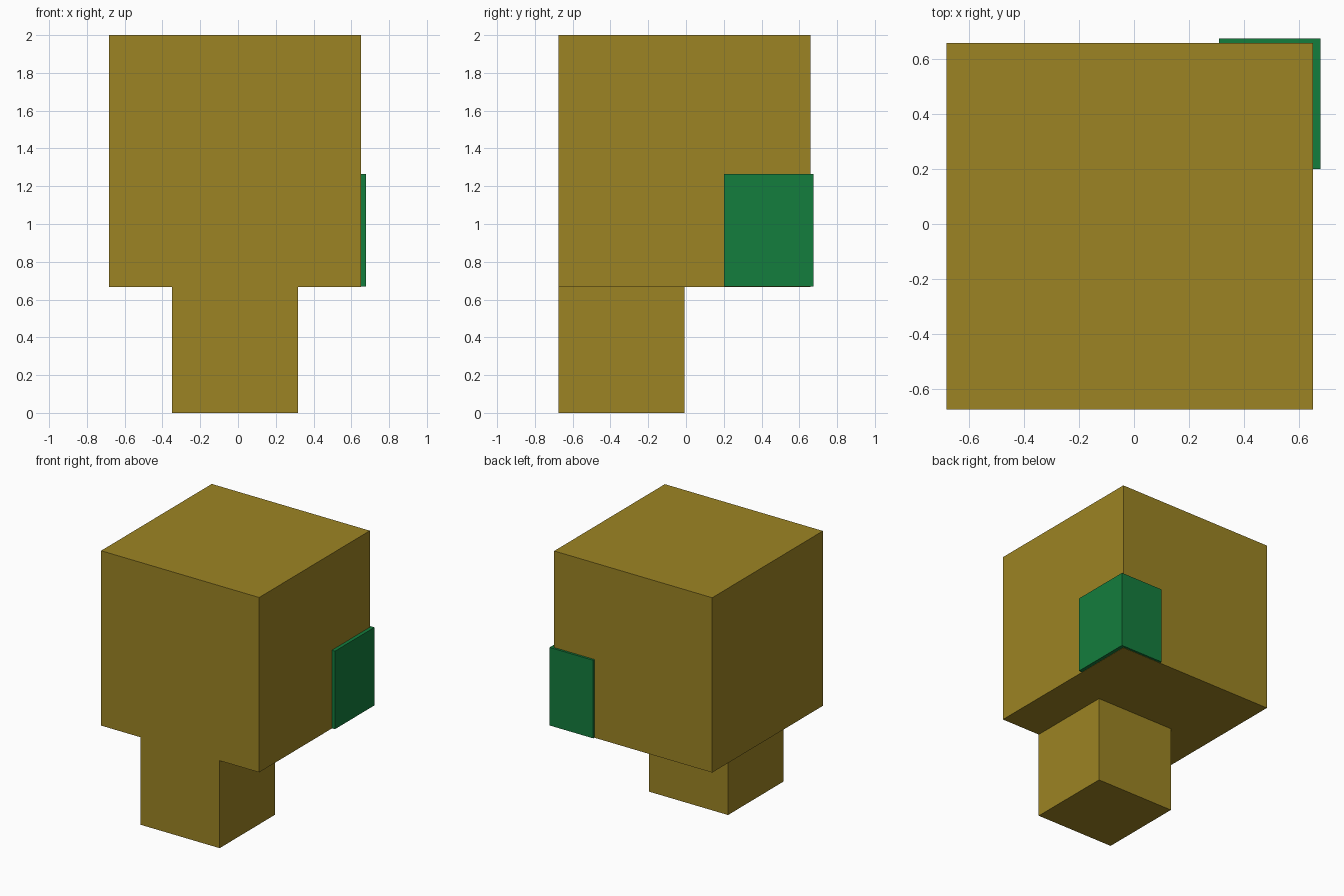
import bpy
from mathutils import Vector

if "Cube" in bpy.data.objects:
    bpy.data.objects.remove(bpy.data.objects["Cube"])


def material(name, rgb):
    mat = bpy.data.materials.new(name)
    mat.diffuse_color = (*rgb, 1.0)
    mat.use_nodes = True
    mat.node_tree.nodes["Principled BSDF"].inputs["Base Color"].default_value = mat.diffuse_color
    return mat


def box(name, low, high, mat):
    """Axis-aligned box between two opposite corners."""
    low, high = Vector(low), Vector(high)
    bpy.ops.mesh.primitive_cube_add(size=1, location=(low + high) / 2)
    obj = bpy.context.object
    obj.name = name
    obj.scale = high - low
    bpy.ops.object.transform_apply(location=False, rotation=False, scale=True)
    obj.data.materials.append(mat)
    return obj


gold = material("gold", (0.335, 0.231, 0.017))
green = material("green", (0.007, 0.205, 0.047))

# Small block at the bottom, flush with the front
box("lower_block", (-0.349, -0.675, 0), (0.318, -0.008, 0.667), gold)

# Large cube on top
box("upper_block", (-0.682, -0.675, 0.667), (0.651, 0.658, 2), gold)

# Green block wrapping the back right corner, raised a hair to avoid flicker
box("corner_block", (0.31, 0.20, 0.669), (0.678, 0.675, 1.264), green)
